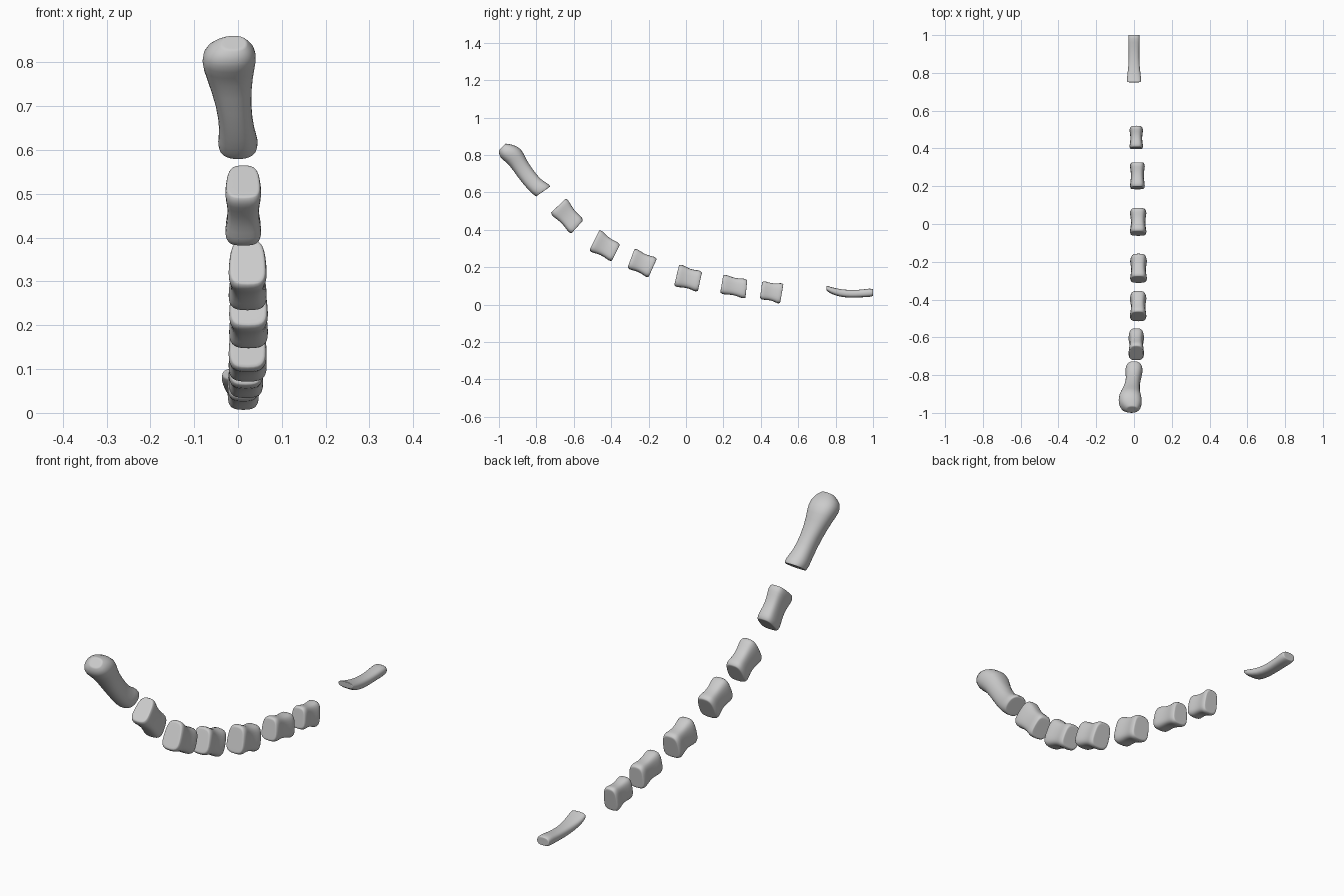
import bpy, bmesh, math
from mathutils import Vector

SIDES = 16


def loft(name, sections, power=0.65, top_width=1.0):
    """Each section: top (y, z), bottom (y, z), x centre, half width."""
    bm = bmesh.new()
    rings = []
    for top, bottom, xc, half in sections:
        top, bottom = Vector((xc, *top)), Vector((xc, *bottom))
        mid, up = (top + bottom) / 2, (top - bottom) / 2
        ring = []
        for i in range(SIDES):
            a = 2 * math.pi * (i + 0.5) / SIDES
            c, s = math.cos(a), math.sin(a)
            u = math.copysign(abs(c) ** power, c)
            v = math.copysign(abs(s) ** power, s)
            w = half * (1 + (top_width - 1) * (v + 1) / 2)
            ring.append(bm.verts.new(mid + up * v + Vector((u * w, 0, 0))))
        rings.append(ring)
    for a, b in zip(rings, rings[1:]):
        for i in range(SIDES):
            j = (i + 1) % SIDES
            bm.faces.new((a[i], a[j], b[j], b[i]))
    # end caps
    for ring in (rings[0], rings[-1]):
        cap = bm.faces.new(ring)
        bmesh.ops.inset_region(bm, faces=[cap], thickness=0.01)
        bmesh.ops.poke(bm, faces=[cap])
    bmesh.ops.recalc_face_normals(bm, faces=bm.faces)
    for f in bm.faces:
        f.smooth = True
    mesh = bpy.data.meshes.new(name)
    bm.to_mesh(mesh)
    bm.free()
    obj = bpy.data.objects.new(name, mesh)
    bpy.context.collection.objects.link(obj)
    sub = obj.modifiers.new("smooth", "SUBSURF")
    sub.levels = sub.render_levels = 1
    return obj


# long bone with a knobbed head
loft("head_bone", [
    ((-0.965, 0.861), (-0.998, 0.828), -0.010, 0.030),
    ((-0.925, 0.857), (-1.003, 0.803), -0.018, 0.058),
    ((-0.878, 0.835), (-0.985, 0.775), -0.021, 0.065),
    ((-0.859, 0.785), (-0.948, 0.752), -0.020, 0.054),
    ((-0.822, 0.727), (-0.900, 0.680), -0.010, 0.039),
    ((-0.776, 0.666), (-0.846, 0.615), -0.002, 0.040),
    ((-0.735, 0.648), (-0.818, 0.588), 0.000, 0.048),
    ((-0.725, 0.632), (-0.802, 0.578), 0.000, 0.043),
], power=0.85)

# waisted blocks: front top, back top, back bottom, front bottom, x centre, half width
blocks = [
    ((-.638, .572), (-.546, .455), (-.618, .375), (-.728, .485), .012, .047),
    ((-.460, .405), (-.350, .326), (-.400, .227), (-.520, .285), .022, .050),
    ((-.273, .304), (-.153, .252), (-.203, .140), (-.315, .192), .024, .051),
    ((-.035, .220), (.087, .180), (.062, .065), (-.065, .095), .022, .050),
    ((.200, .164), (.328, .138), (.317, .028), (.182, .057), .018, .045),
    ((.408, .128), (.522, .116), (.502, .001), (.395, .028), .012, .041),
]
# position along block, height factor, width factor
waist = [(0.0, .86, .86), (.09, 1.0, 1.0), (.27, .92, .89), (.5, .84, .82),
         (.73, .90, .89), (.91, 1.0, 1.0), (1.0, .86, .86)]
for n, (ft, bt, bb, fb, xc, half) in enumerate(blocks, 1):
    ft, bt, bb, fb = map(Vector, (ft, bt, bb, fb))
    sections = []
    for t, h, w in waist:
        top, bottom = ft.lerp(bt, t), fb.lerp(bb, t)
        mid = (top + bottom) / 2
        sections.append((mid.lerp(top, h), mid.lerp(bottom, h), xc, half * w))
    loft(f"tail_block_{n}", sections, power=0.6, top_width=0.8)

# slim curved tip
loft("tail_tip", [
    ((0.750, 0.102), (0.752, 0.075), 0.000, 0.036),
    ((0.775, 0.094), (0.772, 0.058), 0.000, 0.039),
    ((0.820, 0.083), (0.822, 0.041), 0.000, 0.031),
    ((0.880, 0.077), (0.880, 0.036), 0.000, 0.028),
    ((0.940, 0.080), (0.940, 0.039), 0.000, 0.029),
    ((0.985, 0.088), (0.985, 0.040), 0.000, 0.032),
    ((1.000, 0.082), (1.000, 0.046), 0.000, 0.029),
], power=0.75)
